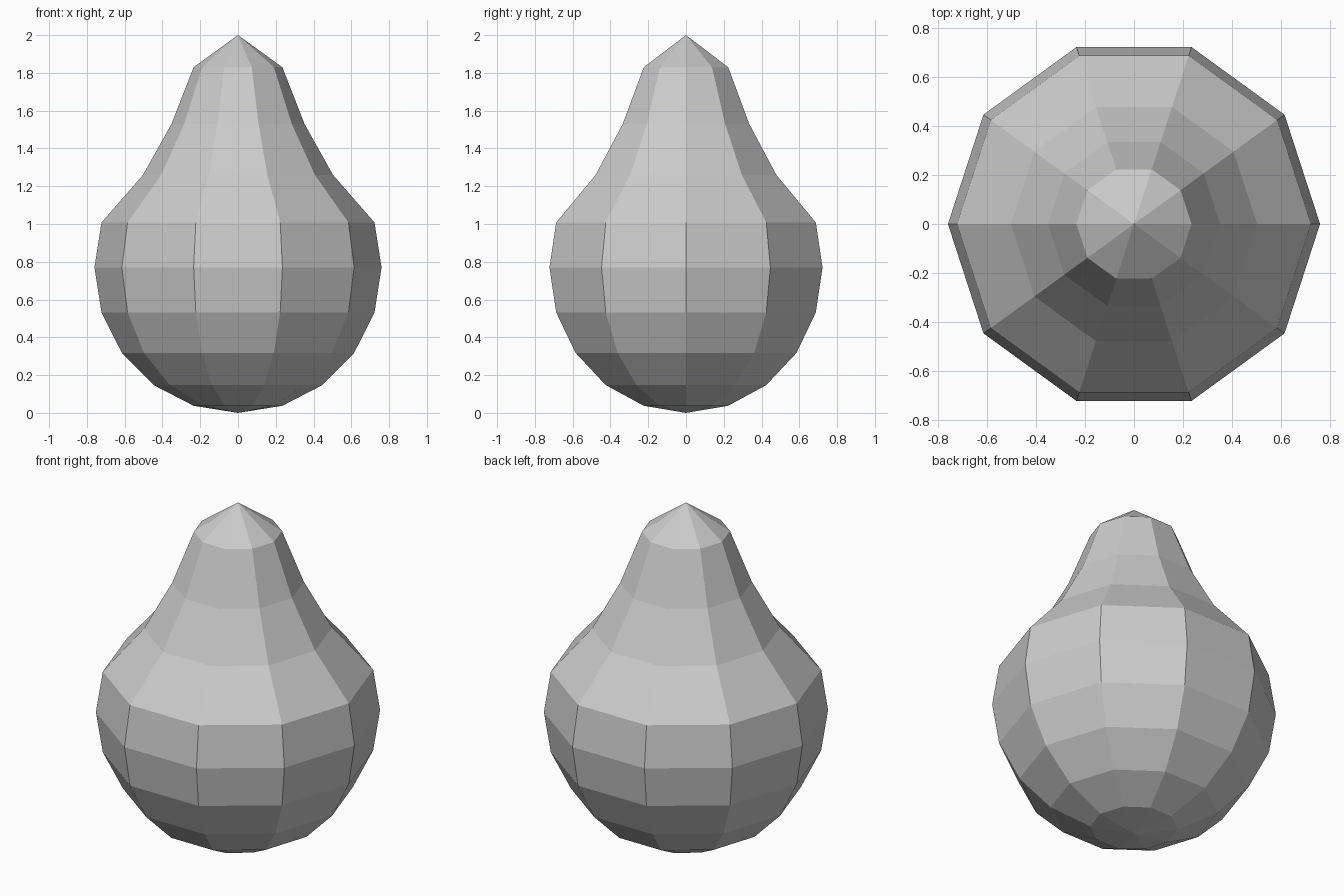
import bpy, bmesh
from math import sin, cos, pi

if "Cube" in bpy.data.objects:
    bpy.data.objects.remove(bpy.data.objects["Cube"])

SIDES = 10
RADIUS, HALF_HEIGHT = 0.76, 0.77

# Round belly: lower half of a ten-ring sphere plus one ring above the equator
profile = [(RADIUS * sin(i * pi / 10), HALF_HEIGHT * (1 - cos(i * pi / 10)))
           for i in range(1, 7)]
# Tapering neck
profile += [(0.503, 1.26), (0.352, 1.53), (0.235, 1.83)]

bm = bmesh.new()
rings = [[bm.verts.new((r * cos(2 * pi * k / SIDES), r * sin(2 * pi * k / SIDES), z))
          for k in range(SIDES)] for r, z in profile]
bottom = bm.verts.new((0, 0, 0))
top = bm.verts.new((0, 0, 2))

# Side bands and pointed end caps
for k in range(SIDES):
    n = (k + 1) % SIDES
    for a, b in zip(rings, rings[1:]):
        bm.faces.new((a[k], a[n], b[n], b[k]))
    bm.faces.new((bottom, rings[0][n], rings[0][k]))
    bm.faces.new((top, rings[-1][k], rings[-1][n]))

mesh = bpy.data.meshes.new("pear_body")
bm.to_mesh(mesh)
bm.free()
bpy.context.collection.objects.link(bpy.data.objects.new("pear_body", mesh))
